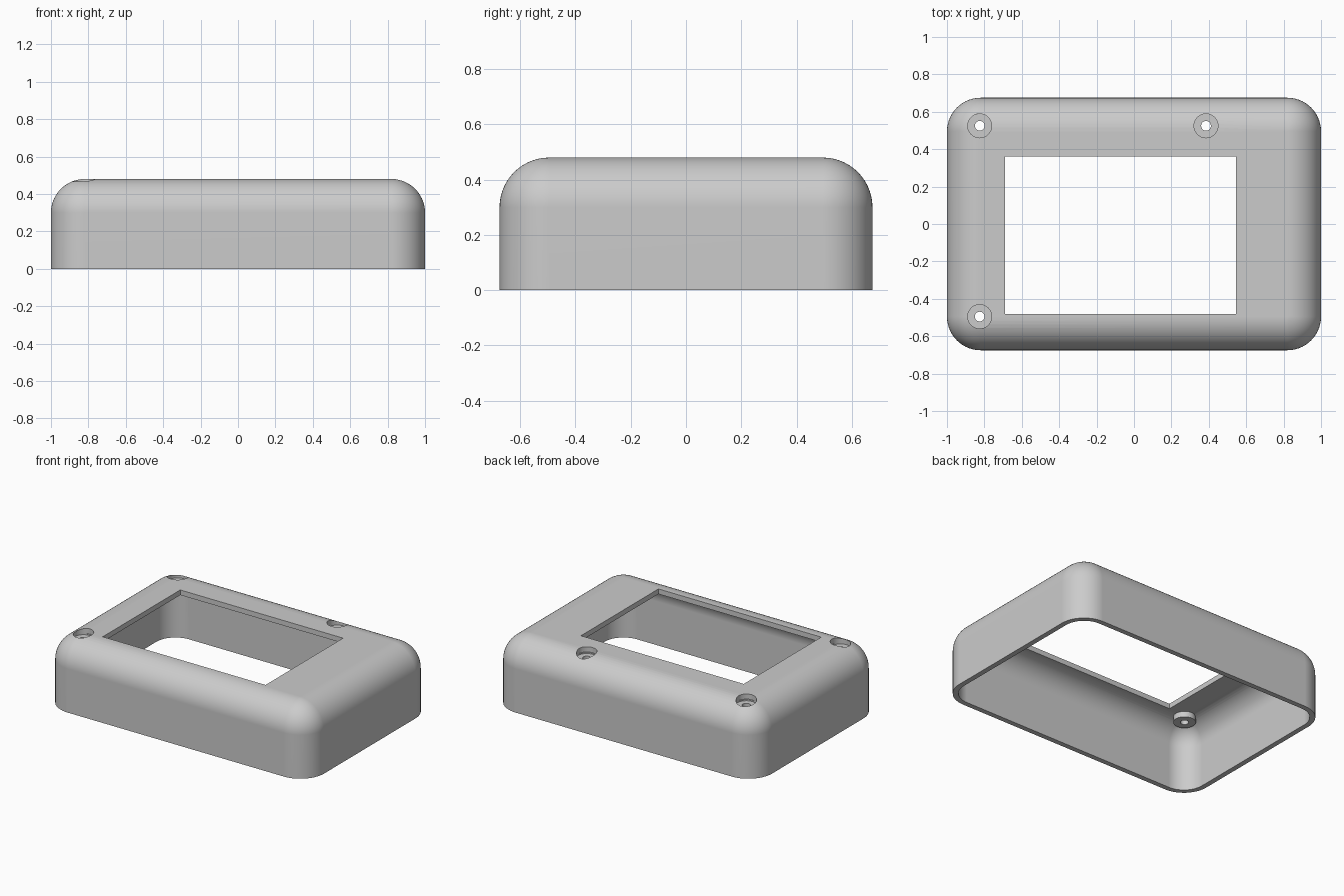
import bpy
import bmesh
import math

cube = bpy.data.objects.get("Cube")
if cube:
    bpy.data.objects.remove(cube, do_unlink=True)

HALF_X, HALF_Y, HEIGHT = 1.0, 0.675, 0.48
RADIUS, WALL, STEPS = 0.18, 0.035, 14

grey = bpy.data.materials.new("plain grey")
grey.use_nodes = True
colour = (0.6, 0.6, 0.6, 1)
grey.diffuse_color = colour
grey.node_tree.nodes["Principled BSDF"].inputs["Base Color"].default_value = colour


def make_object(name, bm):
    bmesh.ops.recalc_face_normals(bm, faces=bm.faces)
    mesh = bpy.data.meshes.new(name)
    bm.to_mesh(mesh)
    bm.free()
    mesh.materials.append(grey)
    obj = bpy.data.objects.new(name, mesh)
    bpy.context.collection.objects.link(obj)
    return obj


def rounded_outline(cx, cy, r):
    """Outline of four corner arcs of radius r about (+-cx, +-cy)."""
    points = []
    for corner, (sx, sy) in enumerate([(1, 1), (-1, 1), (-1, -1), (1, -1)]):
        for i in range(STEPS + 1):
            a = (corner + i / STEPS) * math.pi / 2
            points.append((sx * cx + r * math.cos(a), sy * cy + r * math.sin(a)))
    return points


def rounded_block(name, r, bottom):
    """Block with rounded upright corners and a rounded top edge."""
    cx, cy, cz = HALF_X - RADIUS, HALF_Y - RADIUS, HEIGHT - RADIUS
    levels = [(r, bottom)]
    for i in range(STEPS + 1):
        t = i / STEPS * math.pi / 2
        levels.append((r * math.cos(t), cz + r * math.sin(t)))
    bm = bmesh.new()
    rings = [[bm.verts.new((x, y, z)) for x, y in rounded_outline(cx, cy, rr)]
             for rr, z in levels]
    for low, high in zip(rings, rings[1:]):
        for i in range(len(low)):
            j = (i + 1) % len(low)
            bm.faces.new((low[i], low[j], high[j], high[i]))
    bm.faces.new(rings[0][::-1])
    bm.faces.new(rings[-1])
    bmesh.ops.remove_doubles(bm, verts=bm.verts, dist=0.0002)
    return make_object(name, bm)


def cylinder(name, x, y, r, z0, z1):
    bm = bmesh.new()
    bmesh.ops.create_cone(bm, cap_ends=True, segments=40, radius1=r,
                          radius2=r, depth=z1 - z0)
    bmesh.ops.translate(bm, verts=bm.verts, vec=(x, y, (z0 + z1) / 2))
    return make_object(name, bm)


def box(name, x0, x1, y0, y1, z0, z1):
    bm = bmesh.new()
    bmesh.ops.create_cube(bm, size=1)
    bmesh.ops.scale(bm, verts=bm.verts, vec=(x1 - x0, y1 - y0, z1 - z0))
    bmesh.ops.translate(bm, verts=bm.verts,
                        vec=((x0 + x1) / 2, (y0 + y1) / 2, (z0 + z1) / 2))
    return make_object(name, bm)


def combine(target, tool, operation):
    """Apply a boolean and discard its tool."""
    mod = target.modifiers.new(operation.lower(), 'BOOLEAN')
    mod.operation = operation
    mod.solver = 'EXACT'
    mod.object = tool
    bpy.context.view_layer.objects.active = target
    bpy.ops.object.modifier_apply(modifier=mod.name)
    bpy.data.objects.remove(tool, do_unlink=True)


# Hollow cover, open underneath
cover = rounded_block("cover", RADIUS, 0)
combine(cover, rounded_block("cavity", RADIUS - WALL, -0.1), 'DIFFERENCE')

# Screw bosses with counterbored holes
for x, y in [(-0.825, 0.525), (0.385, 0.525), (-0.825, -0.495)]:
    combine(cover, cylinder("boss", x, y, 0.07, 0.403, 0.442), 'UNION')
    combine(cover, cylinder("counterbore", x, y, 0.064, 0.434, 0.6), 'DIFFERENCE')
    combine(cover, cylinder("screw_hole", x, y, 0.026, 0.3, 0.6), 'DIFFERENCE')

# Display window through the top
combine(cover, box("window", -0.69, 0.545, -0.48, 0.36, 0.3, 0.6), 'DIFFERENCE')

# Smooth fillets, crisp cut edges
bpy.ops.object.select_all(action='DESELECT')
cover.select_set(True)
bpy.context.view_layer.objects.active = cover
bpy.ops.object.shade_smooth_by_angle(angle=math.radians(30))
normals = cover.modifiers.new("even shading", 'WEIGHTED_NORMAL')
normals.keep_sharp = True
